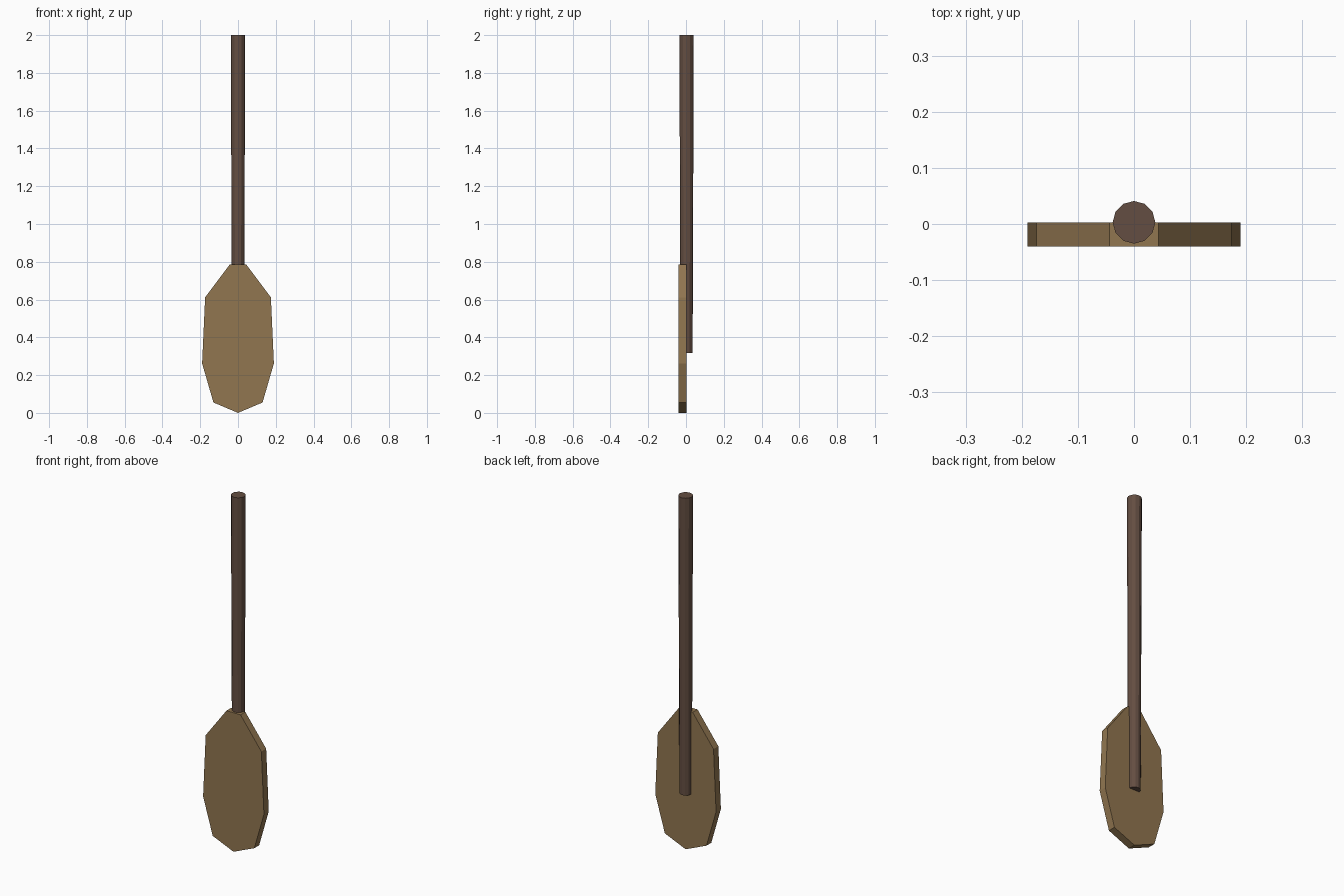
import bpy, bmesh, math

if "Cube" in bpy.data.objects:
    bpy.data.objects.remove(bpy.data.objects["Cube"])


def material(name, rgb):
    m = bpy.data.materials.new(name)
    m.diffuse_color = (*rgb, 1)
    m.use_nodes = True
    m.node_tree.nodes["Principled BSDF"].inputs["Base Color"].default_value = m.diffuse_color
    return m


tan_wood = material("tan wood", (0.283, 0.181, 0.080))
dark_wood = material("dark wood", (0.127, 0.076, 0.054))


def add_object(name, bm, mat):
    bmesh.ops.recalc_face_normals(bm, faces=bm.faces)
    mesh = bpy.data.meshes.new(name)
    bm.to_mesh(mesh)
    bm.free()
    mesh.materials.append(mat)
    obj = bpy.data.objects.new(name, mesh)
    bpy.context.collection.objects.link(obj)
    return obj


# Blade: mirrored half outline, extruded to a flat board
half = [(0.044, 0.785), (0.174, 0.612), (0.19, 0.262), (0.13, 0.055)]
outline = half + [(0, 0)] + [(-x, z) for x, z in reversed(half)]
bm = bmesh.new()
face = bm.faces.new([bm.verts.new((x, -0.04, z)) for x, z in outline])
ext = bmesh.ops.extrude_face_region(bm, geom=[face], use_keep_orig=True)
for v in ext["geom"]:
    if isinstance(v, bmesh.types.BMVert):
        v.co.y = 0.003
add_object("blade", bm, tan_wood)

# Shaft: slightly tapered twelve-sided pole, sunk into the back of the blade
bottom, top = 0.318, 2.0
bm = bmesh.new()
bmesh.ops.create_cone(bm, cap_ends=True, segments=12,
                      radius1=0.032, radius2=0.038, depth=top - bottom)
bmesh.ops.translate(bm, verts=bm.verts, vec=(0, 0.003, (top + bottom) / 2))
add_object("shaft", bm, dark_wood)
